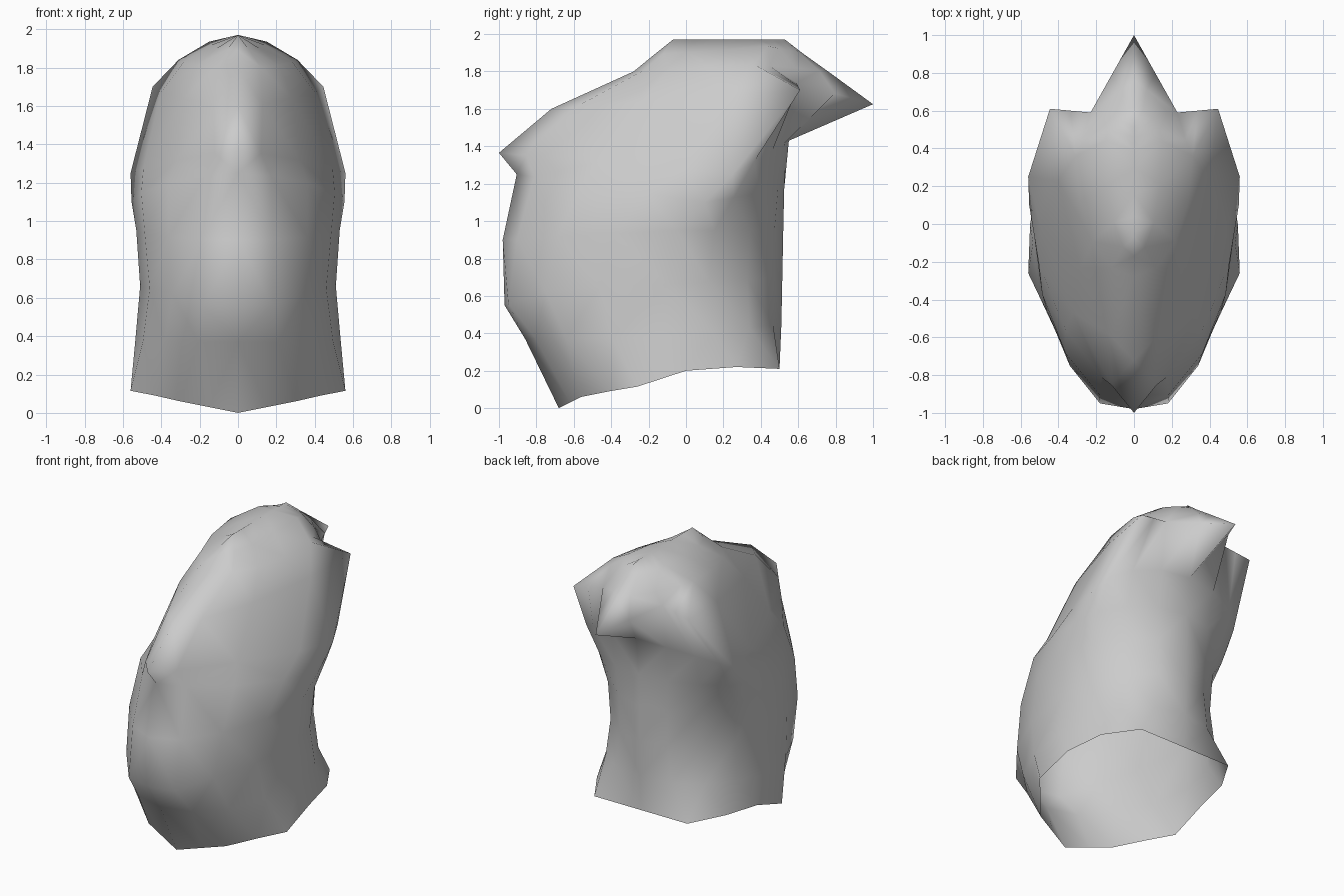
import bpy, bmesh, math
from mathutils import Vector

if "Cube" in bpy.data.objects:
    bpy.data.objects.remove(bpy.data.objects["Cube"])

SEG = 4  # segments per quarter ring

grey = bpy.data.materials.new("plain grey")
grey.diffuse_color = (0.6, 0.6, 0.6, 1)
grey.use_nodes = True
grey.node_tree.nodes["Principled BSDF"].inputs["Base Color"].default_value = grey.diffuse_color

# Open rim, centre front to centre back
rim = [Vector(p) for p in (
    (0, -.68, 0), (.15, -.62, .03), (.30, -.56, .06), (.43, -.41, .09),
    (.56, -.26, .115), (.55, 0, .20), (.50, .27, .22), (.36, .50, .21), (0, .50, .21))]

# Rings above the rim, up to the crest:
# front (y, z), side (x, y, z), back (y, z), front and back corner roundness
rings = [
    ((-.86, .37), (.535, -.10, .38), (.51, .45), .98, .95),
    ((-.97, .55), (.51, -.10, .66), (.515, .70), 1, 1.05),
    ((-.98, .90), (.53, -.05, .95), (.52, .95), 1.1, 1.08),
    ((-.905, 1.25), (.555, .10, 1.10), (.525, 1.17), 1.22, 1.05),
    ((-1.0, 1.365), (.56, .25, 1.25), (.55, 1.43), 1.6, 1),
    ((-.72, 1.60), (.445, .61, 1.70), (1.0, 1.625), 1.3, 1),
    ((-.28, 1.80), (.31, .36, 1.84), (.76, 1.80), 1, 1.6),
    ((-.17, 1.89), (.15, .44, 1.935), (.62, 1.90), 1, 1.2),
    ((-.07, 1.97), (0, .30, 1.97), (.53, 1.97), 1, 1),
]
CHIN_RING, TIP_RING = 1, 5
NOTCH = Vector((.23, .59, 1.74))
CHIN = [Vector(p) for p in ((.18, -.95, .56), (.34, -.75, .62), (.46, -.46, .65))]


def quarter(end, side, power):
    """Points from the centre line (end) round to the side."""
    pts = []
    for i in range(SEG + 1):
        t = math.pi / 2 * i / SEG
        s, c = math.sin(t) ** power, max(math.cos(t), 0) ** power
        pts.append(Vector((side[0] * s, side[1] + (end[0] - side[1]) * c,
                           side[2] + (end[1] - side[2]) * c)))
    return pts


def half_ring(k):
    front, side, back, front_power, back_power = rings[k]
    a = quarter(front, side, front_power)
    b = quarter(back, side, back_power)
    if k == CHIN_RING:  # blunt front
        a[1:4] = CHIN
    if k == TIP_RING:  # swept back point and side points with a notch between
        tip, wing = b[0].copy(), b[-1].copy()
        b = [tip, tip.lerp(NOTCH, .5), NOTCH, NOTCH.lerp(wing, .5), wing]
    return a + b[-2::-1]


# Skin between rings, each quad split along its shorter diagonal
bm = bmesh.new()
outlines = [rim] + [half_ring(k) for k in range(len(rings))]
for sx in (1, -1):
    rows = [[bm.verts.new((p.x * sx, p.y, p.z)) for p in line] for line in outlines]
    for lo, hi in zip(rows, rows[1:]):
        for i in range(len(lo) - 1):
            a, b, c, d = lo[i], lo[i + 1], hi[i + 1], hi[i]
            if (a.co - c.co).length < (b.co - d.co).length:
                tris = [(a, b, c), (a, c, d)]
            else:
                tris = [(a, b, d), (b, c, d)]
            for t in tris:
                bm.faces.new(t if sx > 0 else t[::-1])
bmesh.ops.remove_doubles(bm, verts=bm.verts, dist=.0005)
bmesh.ops.recalc_face_normals(bm, faces=bm.faces)
for f in bm.faces:
    f.smooth = True

mesh = bpy.data.meshes.new("hair_shell")
bm.to_mesh(mesh)
bm.free()
mesh.materials.append(grey)
shell = bpy.data.objects.new("hair_shell", mesh)
bpy.context.collection.objects.link(shell)
